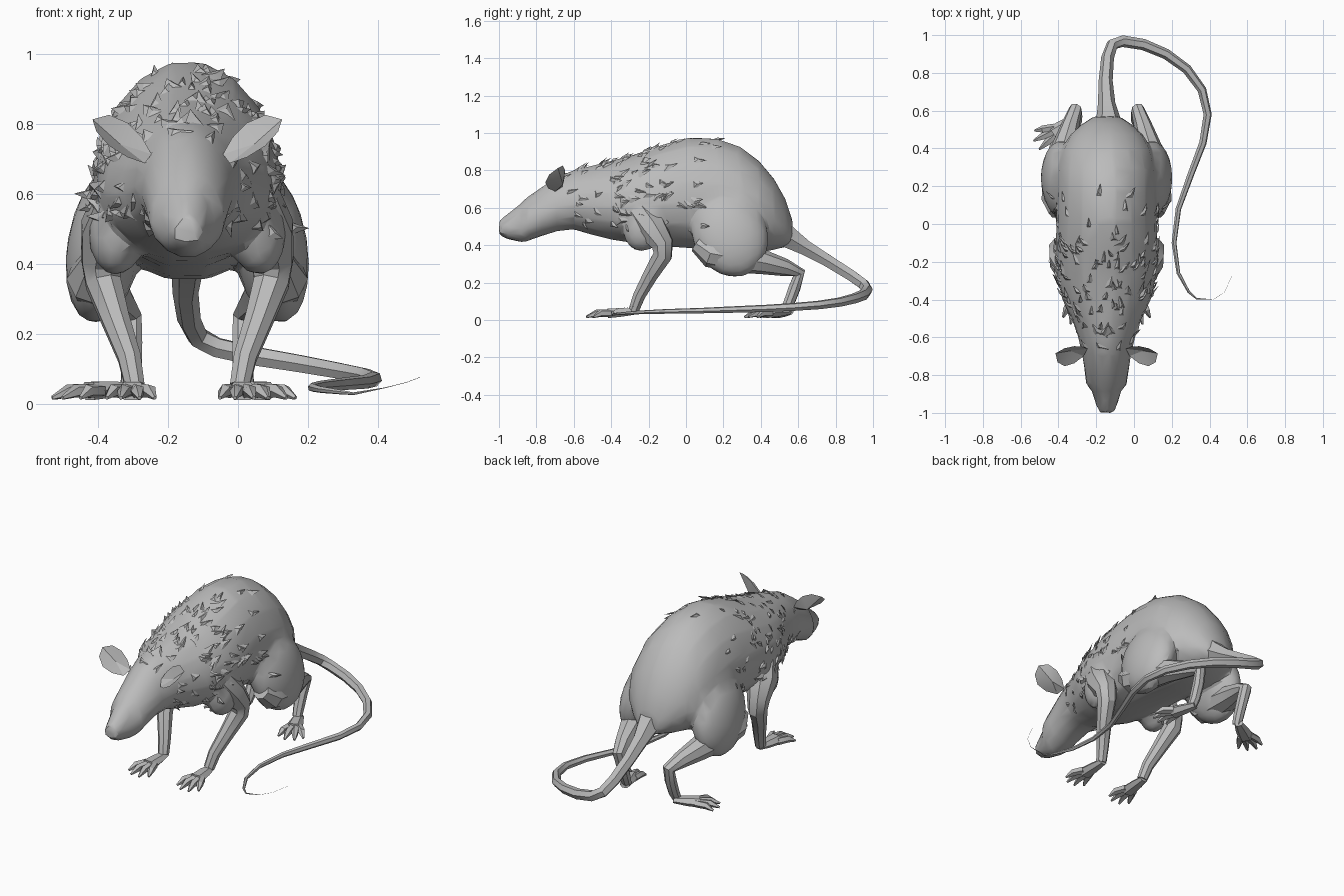
import bpy, bmesh, math, random
from mathutils import Vector, Matrix

if "Cube" in bpy.data.objects:
    bpy.data.objects.remove(bpy.data.objects["Cube"])

random.seed(4)
CX = -0.145  # the animal's own centre line

grey = bpy.data.materials.new("fur_grey")
grey.use_nodes = True
grey.diffuse_color = (0.5, 0.5, 0.5, 1)
grey.node_tree.nodes["Principled BSDF"].inputs["Base Color"].default_value = (0.5, 0.5, 0.5, 1)


def finish(name, bm, angle=32):
    bmesh.ops.recalc_face_normals(bm, faces=bm.faces)
    mesh = bpy.data.meshes.new(name)
    bm.to_mesh(mesh)
    bm.free()
    mesh.materials.append(grey)
    ob = bpy.data.objects.new(name, mesh)
    bpy.context.collection.objects.link(ob)
    bpy.ops.object.select_all(action="DESELECT")
    ob.select_set(True)
    bpy.context.view_layer.objects.active = ob
    bpy.ops.object.shade_smooth_by_angle(angle=math.radians(angle))
    return ob


def skin(bm, rings):
    """Join rings of points into a closed skin."""
    loops = [[bm.verts.new(p) for p in ring] for ring in rings]
    n = len(loops[0])
    for a, b in zip(loops, loops[1:]):
        for i in range(n):
            j = (i + 1) % n
            bm.faces.new((a[i], a[j], b[j], b[i]))
    bm.faces.new(loops[0])
    bm.faces.new(loops[-1])


def add_tube(bm, path, sides=7, flat=1.0):
    """Sweep a ring along (x, y, z, radius) points."""
    pts = [Vector(p[:3]) for p in path]
    rings, side = [], None
    for i, p in enumerate(pts):
        t = (pts[min(i + 1, len(pts) - 1)] - pts[max(i - 1, 0)]).normalized()
        if side is None:
            side = t.cross(Vector((0, 0, 1)) if abs(t.z) < 0.9 else Vector((0, 1, 0)))
        side = (side - t * side.dot(t)).normalized()
        up = t.cross(side)
        r = path[i][3]
        ring = []
        for k in range(sides):
            a = math.tau * k / sides
            ring.append(p + side * math.cos(a) * r + up * math.sin(a) * r * flat)
        rings.append(ring)
    skin(bm, rings)


def tube(name, path, sides=7):
    bm = bmesh.new()
    add_tube(bm, path, sides)
    return finish(name, bm)


def add_muscle(bm, centre, radii, tilt, lean):
    bmesh.ops.create_icosphere(bm, subdivisions=3, radius=1, matrix=(
        Matrix.Translation(centre) @ Matrix.Rotation(math.radians(lean), 4, "Y")
        @ Matrix.Rotation(math.radians(tilt), 4, "X") @ Matrix.Diagonal((*radii, 1))))


# Body, neck and head: y, top, bottom, half width
SECTIONS = [
    (-1.0, .53, .455, .04), (-.95, .57, .43, .058), (-.88, .625, .415, .08),
    (-.85, .655, .42, .108), (-.77, .71, .45, .118), (-.69, .765, .475, .13),
    (-.6, .80, .485, .15), (-.5, .825, .455, .185), (-.4, .85, .43, .235),
    (-.27, .885, .41, .262), (-.13, .935, .395, .27), (.02, .975, .385, .265),
    (.17, .967, .365, .265), (.29, .925, .355, .262), (.39, .85, .36, .24),
    (.47, .755, .375, .195), (.53, .65, .39, .13), (.57, .53, .40, .07)]
rings = []
for y, top, low, half in SECTIONS:
    ring = []
    for k in range(16):
        a = math.tau * (k + 0.5) / 16
        s, c = math.sin(a), math.cos(a)
        wide = half * (1.0 - 0.13 * s)
        ring.append((CX + c * wide, y, (top + low) / 2 + s * 1.02 * (top - low) / 2))
    rings.append(ring)
bm = bmesh.new()
skin(bm, rings)

# Shoulders and haunches, fused into the body and cut to coarse facets
for s in (1, -1):
    add_muscle(bm, (CX + s * .19, -.21, .53), (.092, .12, .17), -20, -s * 8)
    add_muscle(bm, (CX + s * .235, .235, .455), (.108, .20, .235), 25, -s * 10)
body = finish("body", bm)
remesh = body.modifiers.new("fuse", "REMESH")
remesh.mode, remesh.voxel_size = "VOXEL", .014
soften = body.modifiers.new("soften", "SMOOTH")
soften.factor, soften.iterations = .5, 6
coarse = body.modifiers.new("coarse", "DECIMATE")
coarse.ratio = .045
fused = bpy.data.meshes.new_from_object(body.evaluated_get(bpy.context.evaluated_depsgraph_get()))
bpy.data.objects.remove(body)
bm = bmesh.new()
bm.from_mesh(fused)
body = finish("body", bm, 24)

# Ragged tufts lying back over the shoulders and neck
bm = bmesh.new()
hide = [f for f in body.data.polygons if -.66 < f.center.y < .14 and f.center.z > .5]
back = Vector((0, 1, 0))
for f in random.choices(hide, weights=[f.area for f in hide], k=210):
    if f.center.y > -.1 and random.random() < .6:
        continue
    corners = [body.data.vertices[i].co for i in f.vertices]
    p = corners[0].lerp(corners[1], random.random()).lerp(corners[2], random.random())
    across = back.cross(f.normal).normalized()
    flow = (back + across * random.uniform(-.7, .7)).normalized()
    flow = (flow - f.normal * flow.dot(f.normal)).normalized()
    w, length = random.uniform(.02, .045), random.uniform(.055, .10)
    a = bm.verts.new(p - across * w - f.normal * .012)
    b = bm.verts.new(p + across * w - f.normal * .012)
    ridge = bm.verts.new(p + flow * length * .45 + f.normal * .01)
    tip = bm.verts.new(p + flow * length + f.normal * random.uniform(.002, .02))
    for tri in ((a, b, ridge), (a, ridge, tip), (b, tip, ridge), (a, tip, b)):
        bm.faces.new(tri)
finish("fur_tufts", bm, 25)

# Tail, curling round to the left side and tapering to a thread
TAIL = [
    (CX + .01, .46, .50, .10), (CX + .01, .55, .44, .066), (-.145, .64, .385, .046),
    (-.15, .76, .315, .037), (-.14, .88, .24, .034), (-.115, .95, .19, .032),
    (-.06, .968, .16, .031), (.05, .95, .135, .03), (.17, .90, .115, .028),
    (.28, .82, .095, .026), (.36, .71, .08, .024), (.39, .58, .07, .022),
    (.365, .43, .062, .02), (.3, .26, .056, .018), (.235, .08, .05, .015),
    (.212, -.1, .046, .013), (.235, -.26, .04, .01), (.29, -.36, .033, .007),
    (.33, -.395, .028, .004), (.42, -.40, .045, .001), (.48, -.36, .06, .0006),
    (.52, -.27, .075, .0006)]
tube("tail", TAIL, 6)


def foot(name, heel, toward, length, spread):
    """A flat sole with four splayed, clawed toes."""
    bm = bmesh.new()
    heel = Vector(heel)
    d = Vector((toward[0], toward[1], 0)).normalized()
    ball = heel + d * length * .55
    ball.z = .036
    add_tube(bm, [(*heel, .026), (*heel.lerp(ball, .5), .04), (*ball, .046)], 6, .65)
    for k in range(4):
        td = Matrix.Rotation((k - 1.5) * spread, 3, "Z") @ d
        root = ball - d * .02 + Vector((-d.y, d.x, 0)) * (k - 1.5) * .018
        reach = length * (.5 if k in (1, 2) else .4)
        mid, end = root + td * reach * .6, root + td * reach
        add_tube(bm, [(*root, .021), (mid.x, mid.y, .036, .02), (end.x, end.y, .016, .006)], 5)
    finish(name, bm)


def side_path(s, path):
    return [(CX + s * x, y, z, r) for x, y, z, r in path]


for s, label in ((1, "left"), (-1, "right")):
    # Upper arm, forearm and front paw
    tube(label + "_front_leg", side_path(s, [
        (.185, -.25, .58, .085), (.225, -.185, .49, .085),
        (.245, -.125, .405, .062), (.24, -.125, .345, .054), (.205, -.19, .24, .043),
        (.165, -.25, .13, .035), (.15, -.28, .05, .03)]), 8)
    foot(label + "_front_paw", (CX + s * .15, -.265, .045), (s * .05, -1), .275, .26)

    # Shank, hock and hind foot
    tube(label + "_hind_leg", side_path(s, [
        (.255, .06, .41, .05), (.265, .13, .36, .08), (.25, .27, .335, .083),
        (.225, .41, .31, .066), (.19, .53, .28, .047), (.165, .605, .25, .036),
        (.16, .58, .17, .033), (.16, .55, .09, .031), (.165, .53, .05, .027)]), 8)
    toward = (.085, -.2) if s > 0 else (-.2, -.13)
    foot(label + "_hind_foot", (CX + s * .16, .555, .045), toward, .26, .28)

    # Cupped ear: a rim of points joined to a hollow and a back
    bm = bmesh.new()
    base = Vector((CX + s * .115, -.675, .695))
    out = Vector((s * .8, -.05, .6)).normalized()
    wide = Vector((s * .38, -.74, -.5)).normalized()
    deep = Vector((-s * .42, -.63, .55)).normalized()
    rim = []
    for along, across in ((0, .025), (.05, .062), (.11, .075), (.165, .05), (.195, 0),
                          (.165, -.045), (.11, -.06), (.05, -.05), (0, -.025)):
        rim.append(bm.verts.new(base + out * along + wide * across + deep * abs(across) * .3))
    hollow = bm.verts.new(base + out * .09 - deep * .012)
    outer = bm.verts.new(base + out * .08 - deep * .032)
    for a, b in zip(rim, rim[1:] + rim[:1]):
        bm.faces.new((a, b, hollow))
        bm.faces.new((b, a, outer))
    finish(label + "_ear", bm, 20)
